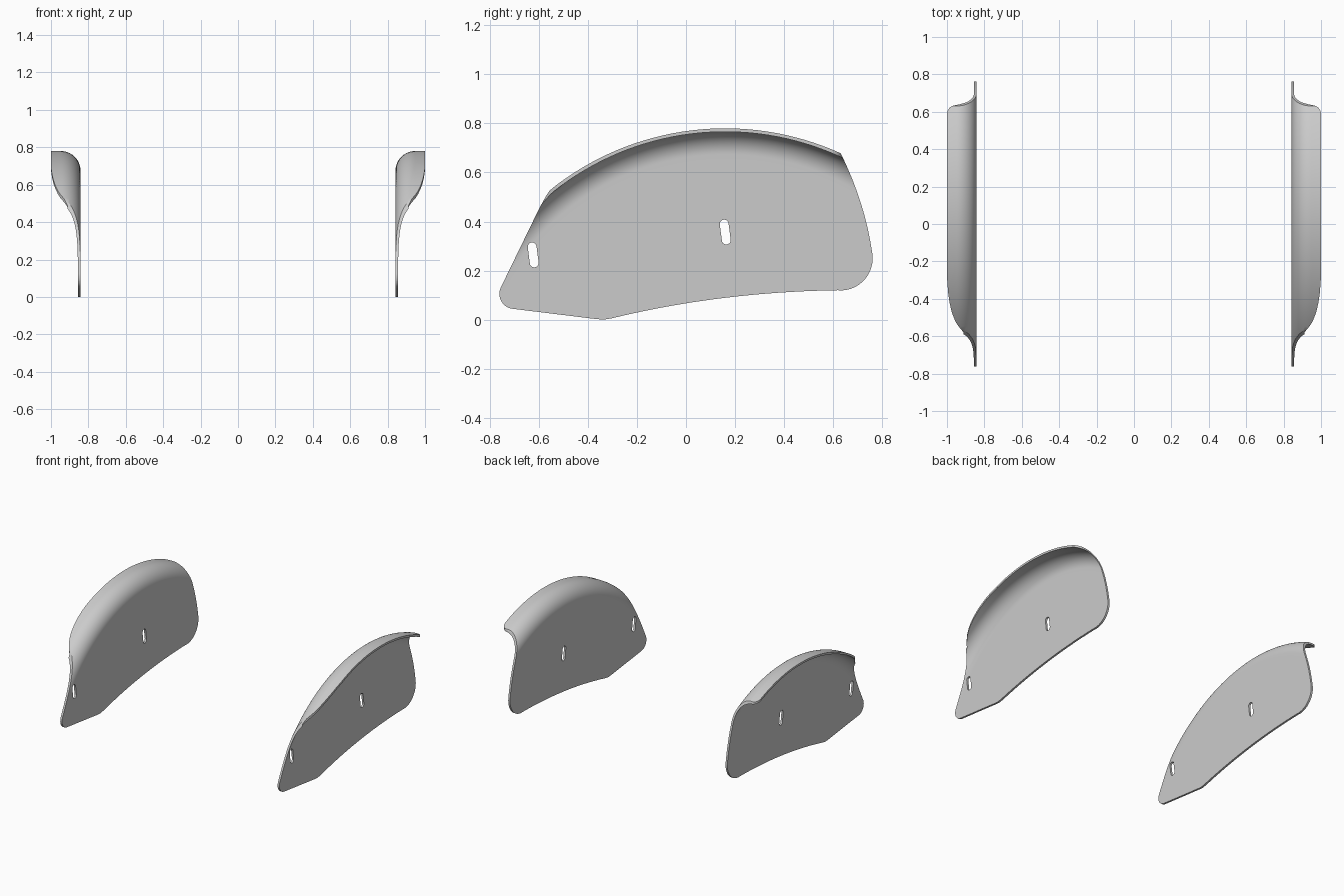
import bpy, bmesh, math
from mathutils import Matrix, Vector

if "Cube" in bpy.data.objects:
    bpy.data.objects.remove(bpy.data.objects["Cube"])

CY, CZ, R = 0.16, -0.36, 1.14      # axis and radius of the curved top
XI, T, FIL = 0.842, 0.014, 0.105   # inner plate face, thickness, bend radius


def arc(cx, cy, r, a0, a1, n=12):
    return [(cx + r * math.cos(math.radians(a0 + (a1 - a0) * i / n)),
             cy + r * math.sin(math.radians(a0 + (a1 - a0) * i / n))) for i in range(n + 1)]


def bezier(a, b, c, n=20):
    a, b, c = Vector(a), Vector(b), Vector(c)
    return [tuple(a * (1 - t) ** 2 + b * 2 * t * (1 - t) + c * t * t)
            for t in (i / n for i in range(n + 1))]


def finish(name, bm):
    bmesh.ops.recalc_face_normals(bm, faces=bm.faces)
    me = bpy.data.meshes.new(name)
    bm.to_mesh(me)
    bm.free()
    ob = bpy.data.objects.new(name, me)
    bpy.context.collection.objects.link(ob)
    return ob


def prism(name, outlines, place, vec):
    bm = bmesh.new()
    for pts in outlines:
        f = bm.faces.new([bm.verts.new(place(*p)) for p in pts])
        ext = bmesh.ops.extrude_face_region(bm, geom=[f])
        bmesh.ops.translate(bm, vec=vec,
                            verts=[v for v in ext["geom"] if isinstance(v, bmesh.types.BMVert)])
    ob = finish(name, bm)
    ob.hide_render = True
    return ob


# Bent sheet: plate plus rounded flange, swept around the axis
outer = [(XI, 0.38), (XI, 1.0)] + arc(XI + FIL, R - FIL, FIL, 180, 90, 14) + [(1.03, R)]
inner = [(1.03, R - T)] + arc(XI + FIL, R - FIL, FIL - T, 90, 180, 14) + [(XI + T, 1.0), (XI + T, 0.38)]
profile = outer + inner
bm = bmesh.new()
rings = []
STEPS = 70
for i in range(STEPS + 1):
    a = math.radians(-76 + 138 * i / STEPS)
    rings.append([bm.verts.new((x, CY + r * math.sin(a), CZ + r * math.cos(a))) for x, r in profile])
for p, q in zip(rings, rings[1:]):
    for j in range(len(profile)):
        k = (j + 1) % len(profile)
        bm.faces.new((p[j], p[k], q[k], q[j]))
bm.faces.new(rings[0])
bm.faces.new(rings[-1])
guard = finish("right_guard", bm)

# Side outline in y, z
side = (arc(-0.70, 0.105, 0.061, 153, 264) + [(-0.37, 0.003), (-0.335, 0.0), (-0.30, 0.006)]
        + bezier((-0.28, 0.011), (0.15, 0.113), (0.62, 0.12))
        + arc(0.63, 0.25, 0.131, -88, 8)
        + bezier((0.757, 0.285), (0.728, 0.48), (0.63, 0.68))
        + [(0.61, 0.73), (0.60, 0.95), (-0.50, 0.95), (-0.515, 0.575), (-0.55, 0.535),
           (-0.567, 0.51), (-0.583, 0.482), (-0.60, 0.45)])
side_cut = prism("side_cutter", [side], lambda y, z: (0.7, y, z), (0.5, 0, 0))

# Plan outline in x, y, tapering and rounding the flange ends
plan = ([(0.75, -0.9), (0.91, -0.9), (0.912, -0.578), (0.932, -0.555), (0.95, -0.53), (0.964, -0.50),
         (0.976, -0.465), (0.986, -0.42), (0.994, -0.365), (1.0, -0.28)]
        + arc(0.953, 0.588, 0.047, 0, 85, 8) + [(0.93, 0.64), (0.93, 0.9), (0.75, 0.9)])
plan_cut = prism("plan_cutter", [plan], lambda x, y: (x, y, -0.2), (0, 0, 1.3))


# Tilted mounting slots
def slot(cy, cz, half, r, tilt):
    pts = arc(0, half, r, 0, 180, 10) + arc(0, -half, r, 180, 360, 10)
    c, s = math.cos(tilt), math.sin(tilt)
    return [(cy + u * c - v * s, cz + u * s + v * c) for u, v in pts]


slots = [slot(-0.623, 0.264, 0.033, 0.018, 0.13), slot(0.16, 0.357, 0.033, 0.018, 0.13)]
slot_cut = prism("slot_cutter", slots, lambda y, z: (0.7, y, z), (0.5, 0, 0))

for cutter, op in ((side_cut, 'INTERSECT'), (plan_cut, 'INTERSECT'), (slot_cut, 'DIFFERENCE')):
    m = guard.modifiers.new("trim", 'BOOLEAN')
    m.object, m.operation, m.solver = cutter, op, 'EXACT'
bpy.context.view_layer.update()
mesh = bpy.data.meshes.new_from_object(guard.evaluated_get(bpy.context.evaluated_depsgraph_get()))
guard.modifiers.clear()
guard.data = mesh
for cutter in (side_cut, plan_cut, slot_cut):
    bpy.data.objects.remove(cutter)

# Mirrored guard on the other side
left = bpy.data.objects.new("left_guard", mesh.copy())
left.data.transform(Matrix.Scale(-1, 4, (1, 0, 0)))
left.data.flip_normals()
bpy.context.collection.objects.link(left)

for ob in (guard, left):
    ob.select_set(True)
bpy.context.view_layer.objects.active = guard
bpy.ops.object.shade_smooth_by_angle(angle=math.radians(30))
